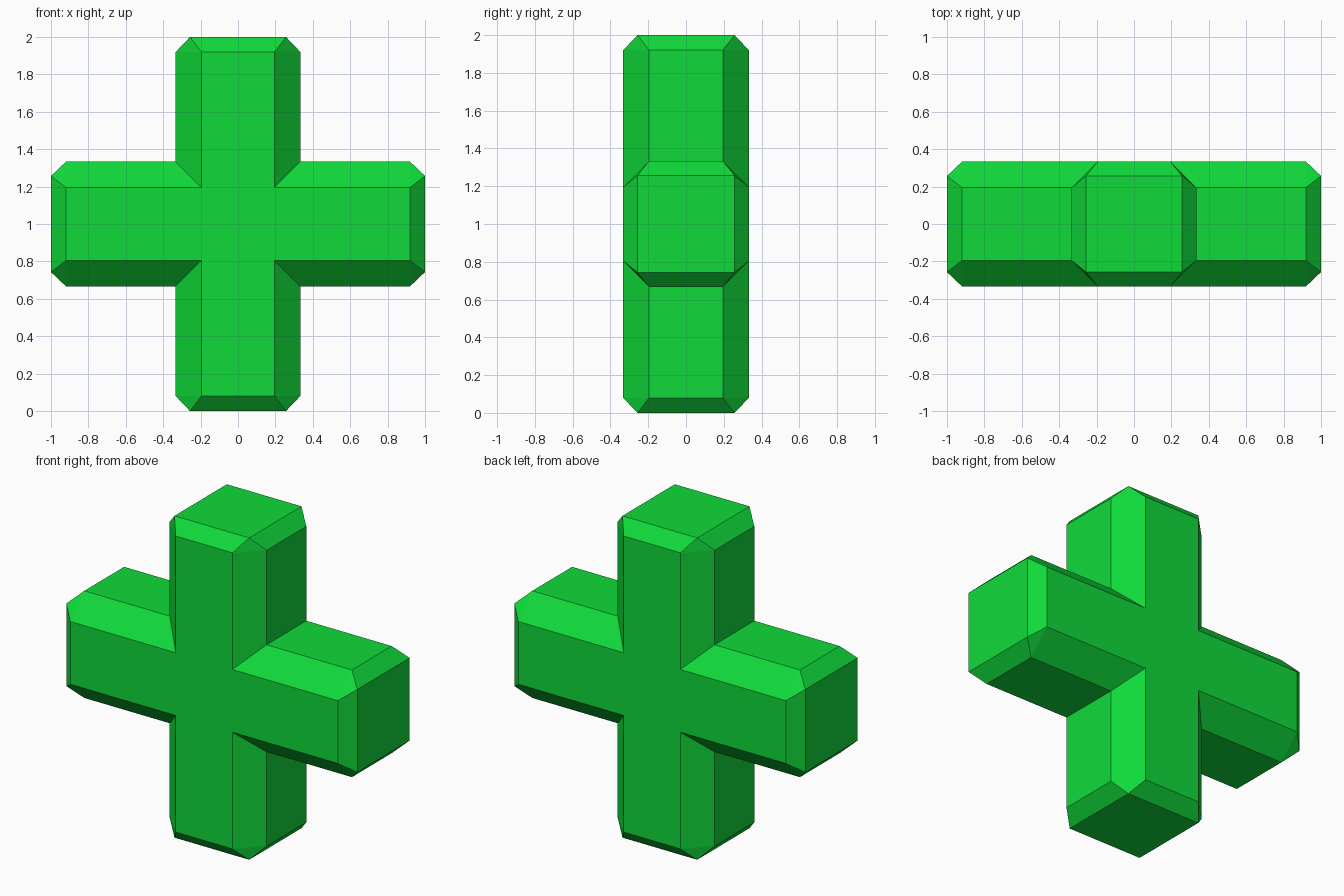
import bpy, bmesh, math
from mathutils import Matrix, Vector

cube = bpy.data.objects.get("Cube")
if cube:
    bpy.data.objects.remove(cube, do_unlink=True)

HALF = 0.333      # half thickness of each arm
FLAT = 0.195      # half width of the flat sides between the long chamfers
TIP = 0.257       # half width of the square end face
SHOULDER = 0.92   # where the end chamfer starts

# Flat green material
green = bpy.data.materials.new("bright green")
green.use_nodes = True
colour = (0.005, 0.70, 0.042, 1)
green.diffuse_color = colour
bsdf = next(n for n in green.node_tree.nodes if n.type == 'BSDF_PRINCIPLED')
bsdf.inputs["Base Color"].default_value = colour

bm = bmesh.new()

# Octagonal section of an arm, in order around it: (across, depth)
section = [(HALF, -FLAT), (HALF, FLAT), (FLAT, HALF), (-FLAT, HALF),
           (-HALF, FLAT), (-HALF, -FLAT), (-FLAT, -HALF), (FLAT, -HALF)]


def add_arm(angle):
    """Chamfered arm, mitred at its root and tapering to a square tip."""
    turn = Matrix.Translation((0, 0, 1)) @ Matrix.Rotation(angle, 4, 'Y')

    def vert(u, y, height):
        return bm.verts.new(turn @ Vector((u, y, height)))

    root = [vert(u, y, abs(u)) for u, y in section]
    top = [vert(u, y, SHOULDER) for u, y in section]
    tip = [vert(u, y, 1) for u, y in
           [(TIP, -TIP), (TIP, TIP), (-TIP, TIP), (-TIP, -TIP)]]
    for i in range(8):
        j = (i + 1) % 8
        bm.faces.new((root[i], root[j], top[j], top[i]))
    # End chamfers and the small corner triangles
    for k in range(4):
        n = (k + 1) % 4
        bm.faces.new((top[2 * k], top[2 * k + 1], tip[n], tip[k]))
        bm.faces.new((top[2 * k + 1], top[(2 * k + 2) % 8], tip[n]))
    bm.faces.new(tip)


for quarter in range(4):
    add_arm(quarter * math.pi / 2)

# Centre squares on the front and back
for y in (-HALF, HALF):
    bm.faces.new([bm.verts.new((x, y, 1 + z)) for x, z in
                  [(-FLAT, -FLAT), (FLAT, -FLAT), (FLAT, FLAT), (-FLAT, FLAT)]])

bmesh.ops.remove_doubles(bm, verts=bm.verts, dist=0.0005)
bmesh.ops.recalc_face_normals(bm, faces=bm.faces)
bmesh.ops.dissolve_limit(bm, angle_limit=math.radians(1),
                         verts=bm.verts, edges=bm.edges)

mesh = bpy.data.meshes.new("chamfered_cross")
bm.to_mesh(mesh)
bm.free()
mesh.materials.append(green)
cross = bpy.data.objects.new("chamfered_cross", mesh)
bpy.context.collection.objects.link(cross)
